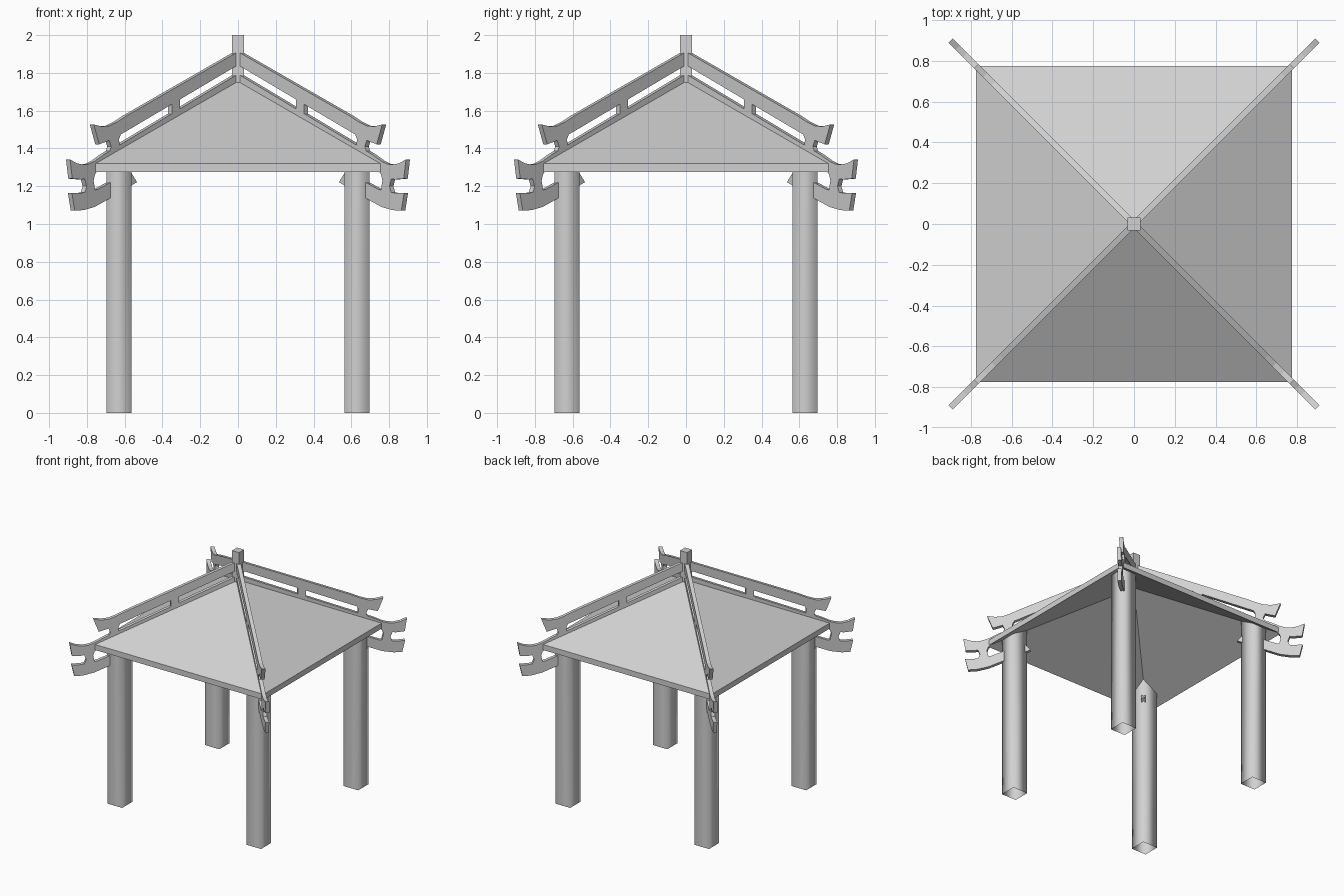
import bpy, bmesh
from mathutils import Vector

cube = bpy.data.objects.get("Cube")
if cube:
    bpy.data.objects.remove(cube)

stone = bpy.data.materials.new("light_grey")
stone.use_nodes = True
stone.diffuse_color = (0.64, 0.64, 0.64, 1)
stone.node_tree.nodes["Principled BSDF"].inputs["Base Color"].default_value = (0.64, 0.64, 0.64, 1)

HALF, EAVE, THICK, RISE = 0.775, 1.275, 0.045, 0.447
CORNERS = [("front_left", 1, -1), ("back_left", 1, 1),
           ("back_right", -1, 1), ("front_right", -1, -1)]


def finish(bm, name, smooth=False, recalc=True):
    if recalc:
        bmesh.ops.recalc_face_normals(bm, faces=bm.faces)
    mesh = bpy.data.meshes.new(name)
    bm.to_mesh(mesh)
    bm.free()
    mesh.materials.append(stone)
    for p in mesh.polygons:
        p.use_smooth = smooth
    obj = bpy.data.objects.new(name, mesh)
    bpy.context.collection.objects.link(obj)
    return obj


def underside(r):
    """Height of the roof's lower surface at distance r from the axis."""
    return EAVE + RISE * (1 - r / HALF)


def hip_plate(name, outline, sx, sy, width=0.03):
    """Upright plate on a roof diagonal, from an outline of (x, z) points."""
    bm = bmesh.new()
    side = Vector((-sy, sx, 0)).normalized() * width
    face = bm.faces.new([bm.verts.new(Vector((sx * r, sy * r, z)) - side / 2)
                         for r, z in outline])
    new = bmesh.ops.extrude_face_region(bm, geom=[face])["geom"]
    bmesh.ops.translate(bm, vec=side, verts=[v for v in new if isinstance(v, bmesh.types.BMVert)])
    return finish(bm, name)


# Hollow pyramid roof with a vertical eave edge
bm = bmesh.new()
rings = []
for z in (EAVE, EAVE + THICK):
    ring = [bm.verts.new((sx * HALF, sy * HALF, z)) for _, sx, sy in CORNERS]
    tip = bm.verts.new((0, 0, z + RISE))
    rings.append(ring)
    for i in range(4):
        bm.faces.new((ring[i], ring[(i + 1) % 4], tip))
low, high = rings
for i in range(4):
    j = (i + 1) % 4
    bm.faces.new((low[i], low[j], high[j], high[i]))
finish(bm, "roof")

# Square finial
bm = bmesh.new()
bmesh.ops.create_cube(bm, size=1)
for v in bm.verts:
    v.co = (v.co.x * 0.064, v.co.y * 0.064, 1.875 + v.co.z * 0.25)
finish(bm, "finial")

# Outlines of the corner pieces
hip_ridge = [(0, 1.8), (0.72, 1.368), (0.77, 1.332), (0.8, 1.318), (0.83, 1.314),
             (0.865, 1.322), (0.9, 1.342), (0.888, 1.24), (0.84, 1.236),
             (0.8, 1.245), (0.765, 1.265), (0.74, underside(0.74) + 0.01),
             (0, underside(0) + 0.01)]
upper_rail = [(0.01, 1.912), (0.6, 1.573), (0.65, 1.54), (0.69, 1.52), (0.73, 1.516),
              (0.774, 1.527), (0.745, 1.422), (0.71, 1.435), (0.66, 1.458),
              (0.6, 1.492), (0.01, 1.842)]
lower_bracket = [(0.59, 1.295), (0.69, 1.218), (0.75, 1.185), (0.8, 1.17), (0.85, 1.163),
                 (0.89, 1.165), (0.875, 1.072), (0.83, 1.073), (0.77, 1.09),
                 (0.69, 1.135), (0.545, 1.222)]
upper_post = [(0.318, 1.66), (0.318, 1.56), (0.368, 1.55), (0.36, 1.59), (0.36, 1.64)]
outer_post = [(0.625, 1.49), (0.64, 1.45), (0.637, 1.39), (0.695, 1.37),
              (0.682, 1.41), (0.695, 1.45)]
bracket_post = [(0.765, 1.275), (0.775, 1.23), (0.765, 1.17), (0.825, 1.155),
                (0.812, 1.2), (0.825, 1.25)]
PIECES = {"hip_ridge": hip_ridge, "upper_rail": upper_rail, "lower_bracket": lower_bracket,
          "upper_post": upper_post, "outer_post": outer_post, "bracket_post": bracket_post}

for corner, sx, sy in CORNERS:
    for piece, outline in PIECES.items():
        hip_plate(f"{piece}_{corner}", outline, sx, sy)

    # Smooth-shaded square column, open at the ends, reaching into the roof
    bm = bmesh.new()
    base, top = [], []
    for _, dx, dy in CORNERS:
        x, y = sx * 0.63 + dx * 0.066, sy * 0.63 + dy * 0.066
        base.append(bm.verts.new((x, y, 0)))
        top.append(bm.verts.new((x, y, underside(max(abs(x), abs(y))) + 0.015)))
    for i in range(4):
        j = (i + 1) % 4
        bm.faces.new((base[i], base[j], top[j], top[i]))
    finish(bm, f"column_{corner}", smooth=True, recalc=False)
